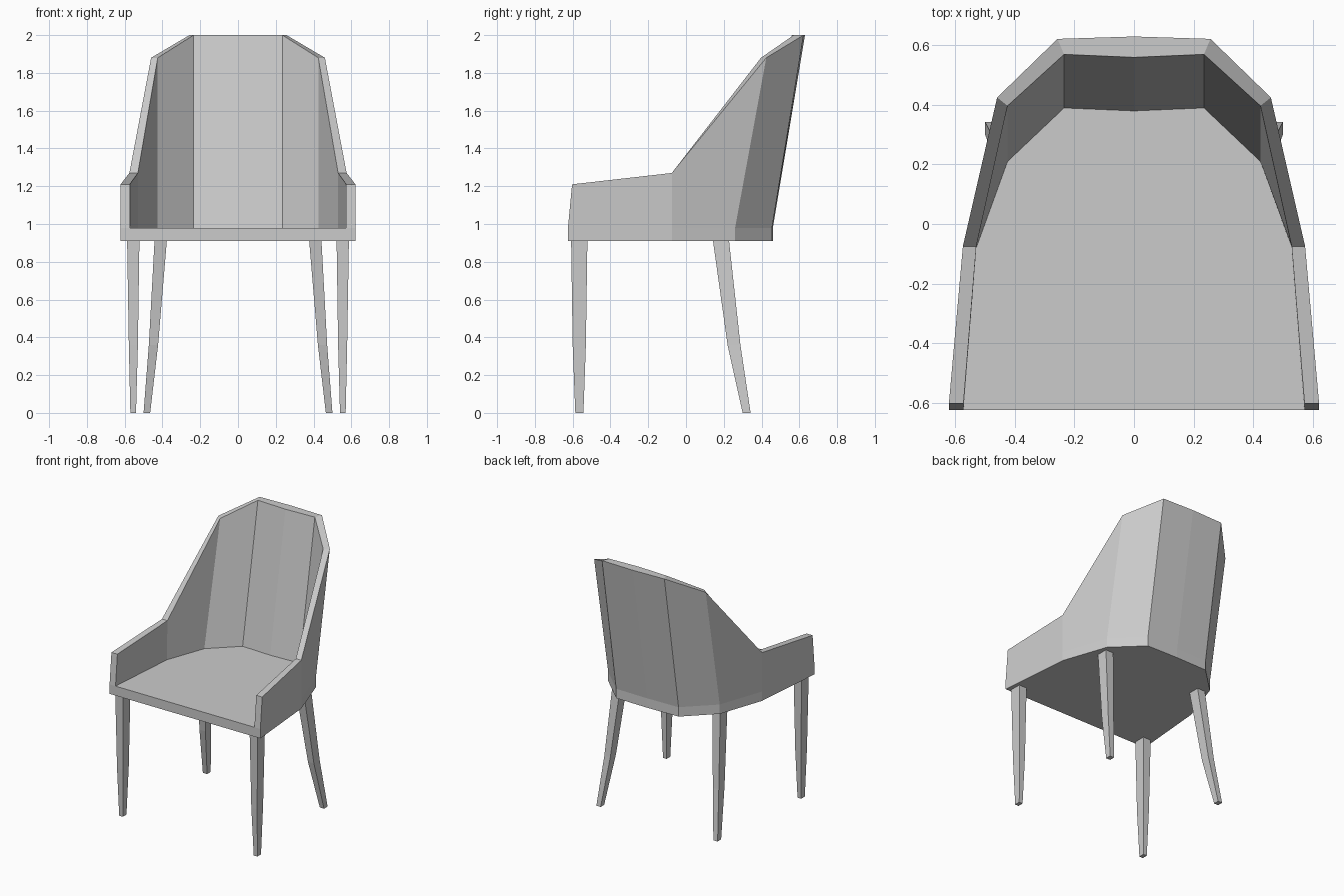
import bpy
import bmesh

cube = bpy.data.objects.get("Cube")
if cube:
    bpy.data.objects.remove(cube, do_unlink=True)

grey = bpy.data.materials.new("plain_grey")
grey.use_nodes = True
colour = (0.6, 0.6, 0.6, 1)
grey.diffuse_color = colour
grey.node_tree.nodes["Principled BSDF"].inputs["Base Color"].default_value = colour


def finish(name, bm):
    """Turn a bmesh into a flat shaded object."""
    bmesh.ops.recalc_face_normals(bm, faces=bm.faces)
    mesh = bpy.data.meshes.new(name)
    bm.to_mesh(mesh)
    bm.free()
    mesh.materials.append(grey)
    obj = bpy.data.objects.new(name, mesh)
    bpy.context.collection.objects.link(obj)
    return obj


def section(outer_x, outer_y, inner_x, inner_y, outer_top, inner_top):
    """Wall cross-section: underside, seat level, rim, inside rim, seat."""
    return [
        (outer_x, outer_y, UNDERSIDE),
        (outer_x, outer_y, SEAT),
        (outer_x, *outer_top),
        (inner_x, *inner_top),
        (inner_x, inner_y, SEAT),
    ]


# Seat shell: wall sections from the front of the left arm to the back centre
UNDERSIDE, SEAT = 0.91, 0.98
half = [
    section(0.622, -0.625, 0.573, -0.625, (-0.603, 1.21), (-0.603, 1.21)),
    section(0.575, -0.075, 0.53, -0.08, (-0.075, 1.27), (-0.075, 1.27)),
    section(0.46, 0.26, 0.425, 0.21, (0.425, 1.88), (0.397, 1.88)),
    section(0.257, 0.455, 0.235, 0.39, (0.622, 2.0), (0.57, 2.0)),
    section(0, 0.46, 0, 0.38, (0.63, 2.0), (0.56, 2.0)),
]
mirrored = [[(-x, y, z) for x, y, z in s] for s in reversed(half[:-1])]

bm = bmesh.new()
rings = [[bm.verts.new(p) for p in s] for s in half + mirrored]
for a, b in zip(rings, rings[1:]):
    for i in range(len(a) - 1):
        bm.faces.new((a[i], a[i + 1], b[i + 1], b[i]))

# Seat, underside, arm ends and front edge
bm.faces.new([r[-1] for r in rings])
bm.faces.new([r[0] for r in rings])
left, right = rings[0], rings[-1]
for end in (left, right):
    bm.faces.new(end[1:])
bm.faces.new((left[0], left[1], left[-1], right[-1], right[1], right[0]))
finish("seat_shell", bm)


def leg(name, side, levels):
    """Square leg lofted through (z, x range, y range) levels."""
    bm = bmesh.new()
    loops = []
    for z, (x0, x1), (y0, y1) in levels:
        corners = ((x0, y0), (x1, y0), (x1, y1), (x0, y1))
        loops.append([bm.verts.new((side * x, y, z)) for x, y in corners])
    for a, b in zip(loops, loops[1:]):
        for i in range(4):
            j = (i + 1) % 4
            bm.faces.new((a[i], a[j], b[j], b[i]))
    bm.faces.new(loops[0])
    bm.faces.new(loops[-1])
    finish(name, bm)


# Tapered front legs and splayed, bent rear legs
front_levels = [
    (0, (0.54, 0.57), (-0.586, -0.543)),
    (0.36, (0.53, 0.578), (-0.6, -0.53)),
    (UNDERSIDE, (0.522, 0.587), (-0.608, -0.522)),
]
rear_levels = [
    (0, (0.465, 0.5), (0.3, 0.342)),
    (0.36, (0.423, 0.472), (0.22, 0.288)),
    (UNDERSIDE, (0.377, 0.442), (0.143, 0.228)),
]
for label, side in (("left", 1), ("right", -1)):
    leg("front_leg_" + label, side, front_levels)
    leg("rear_leg_" + label, side, rear_levels)
